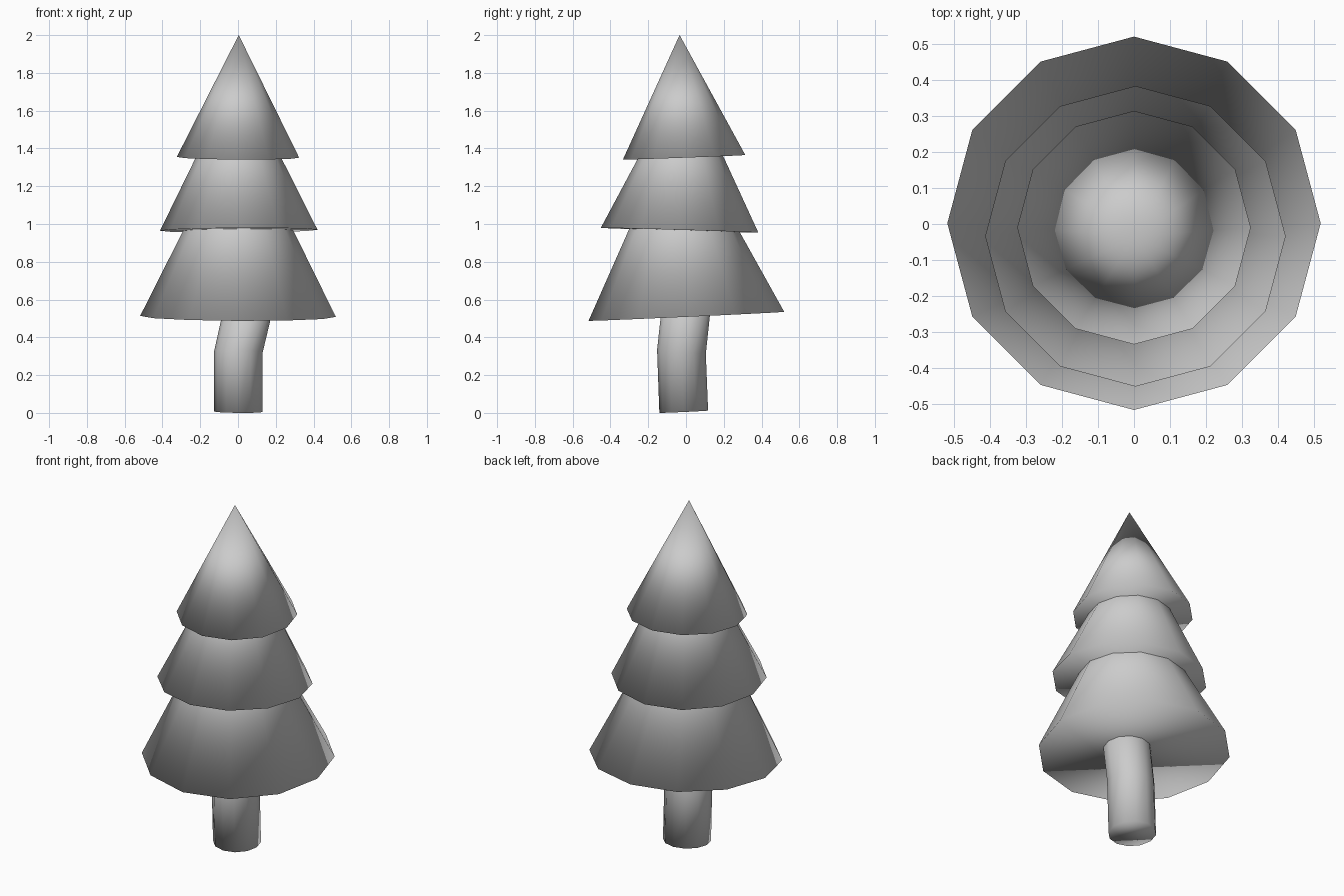
import bpy, bmesh, math
from mathutils import Vector

if "Cube" in bpy.data.objects:
    bpy.data.objects.remove(bpy.data.objects["Cube"])

SIDES = 12


def ring(bm, center, radius, slope):
    """Ring of verts lying on a slightly tilted plane (slope in x, y)."""
    out = []
    for i in range(SIDES):
        a = 2 * math.pi * i / SIDES
        x, y = radius * math.cos(a), radius * math.sin(a)
        out.append(bm.verts.new(Vector(center) + Vector((x, y, slope[0] * x + slope[1] * y))))
    return out


def finish(bm, name):
    bmesh.ops.recalc_face_normals(bm, faces=bm.faces)
    for f in bm.faces:
        f.smooth = True
    me = bpy.data.meshes.new(name)
    bm.to_mesh(me)
    bm.free()
    bpy.context.collection.objects.link(bpy.data.objects.new(name, me))


def foliage(name, center, radius, height, slope):
    bm = bmesh.new()
    base = ring(bm, center, radius, slope)
    axis = Vector((-slope[0], -slope[1], 1)).normalized()
    tip = bm.verts.new(Vector(center) + axis * height)
    for i in range(SIDES):
        bm.faces.new((base[i], base[(i + 1) % SIDES], tip))
    bm.faces.new(base[::-1])
    finish(bm, name)


# Three tilted cones of foliage
foliage("lower_foliage", (0, 0.002, 0.511), 0.518, 1.04, (-0.005, 0.046))
foliage("middle_foliage", (0.004, -0.034, 0.967), 0.417, 0.84, (0.006, -0.03))
foliage("upper_foliage", (0, -0.010, 1.353), 0.324, 0.648, (-0.006, 0.037))

# Bent trunk: centre and tilt of each ring
trunk = [((0.002, -0.012, 0.006), (-0.01, 0.046)),
         ((0.002, -0.024, 0.323), (-0.01, -0.08)),
         ((0.075, 0.010, 0.64), (-0.1, -0.05))]
bm = bmesh.new()
rings = [ring(bm, c, 0.129, s) for c, s in trunk]
for lo, hi in zip(rings, rings[1:]):
    for i in range(SIDES):
        j = (i + 1) % SIDES
        bm.faces.new((lo[i], lo[j], hi[j], hi[i]))
bm.faces.new(rings[0][::-1])
bm.faces.new(rings[-1])
finish(bm, "trunk")
